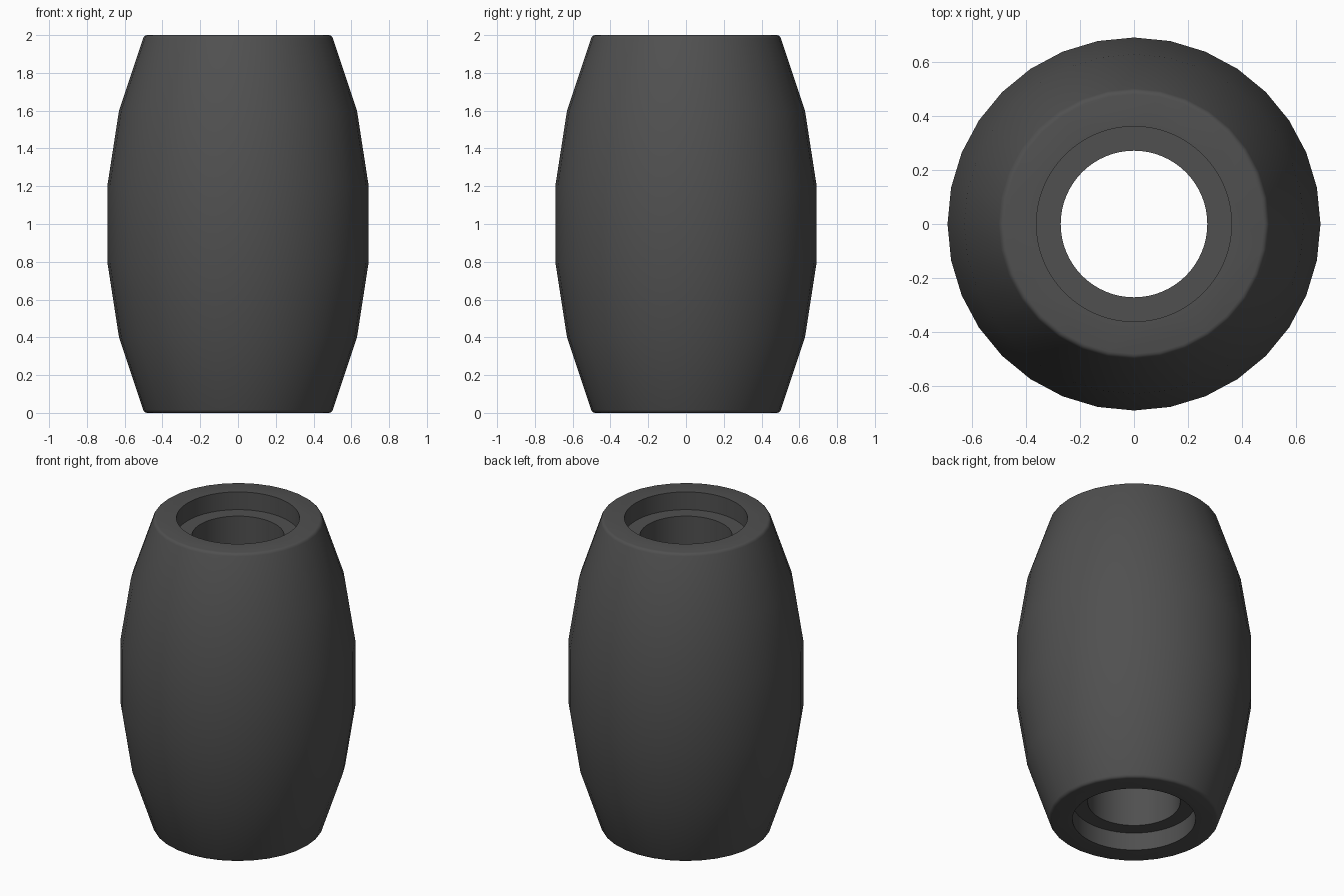
import bpy, bmesh
from math import cos, sin, tau

if "Cube" in bpy.data.objects:
    bpy.data.objects.remove(bpy.data.objects["Cube"])


def lathe(name, profile, sides):
    """Closed solid of revolution about z from (radius, z) points."""
    bm = bmesh.new()
    rings = [[bm.verts.new((r * cos(tau * i / sides), r * sin(tau * i / sides), z))
              for i in range(sides)] for r, z in profile]
    for low, high in zip(rings, rings[1:]):
        for i in range(sides):
            j = (i + 1) % sides
            bm.faces.new((low[i], low[j], high[j], high[i]))
    bm.faces.new(rings[0][::-1])
    bm.faces.new(rings[-1])
    mesh = bpy.data.meshes.new(name)
    bm.to_mesh(mesh)
    bm.free()
    obj = bpy.data.objects.new(name, mesh)
    bpy.context.collection.objects.link(obj)
    return obj


# Barrel body: lower half with softened rim, mirrored to the upper half
half = [(0.482, 0), (0.49, 0.002), (0.497, 0.007), (0.502, 0.016),
        (0.63, 0.4), (0.692, 0.8)]
body = lathe("barrel_bead", half + [(r, 2 - z) for r, z in reversed(half)], 32)

# Through bore with a wider recess at each end
bore_half = [(0.362, -0.1), (0.362, 0.115), (0.272, 0.115)]
cutter = lathe("bore_cutter", bore_half + [(r, 2 - z) for r, z in reversed(bore_half)], 64)
cutter.hide_render = True

cut = body.modifiers.new("bore", 'BOOLEAN')
cut.operation = 'DIFFERENCE'
cut.solver = 'EXACT'
cut.object = cutter

bpy.context.view_layer.objects.active = body
body.select_set(True)
bpy.ops.object.modifier_apply(modifier=cut.name)
bpy.data.objects.remove(cutter)
bpy.ops.object.shade_smooth_by_angle(angle=0.6)

# Dark rubber-like finish
mat = bpy.data.materials.new("dark_grey")
mat.diffuse_color = (0.08, 0.08, 0.08, 1)
mat.use_nodes = True
mat.node_tree.nodes["Principled BSDF"].inputs["Base Color"].default_value = mat.diffuse_color
body.data.materials.clear()
body.data.materials.append(mat)
